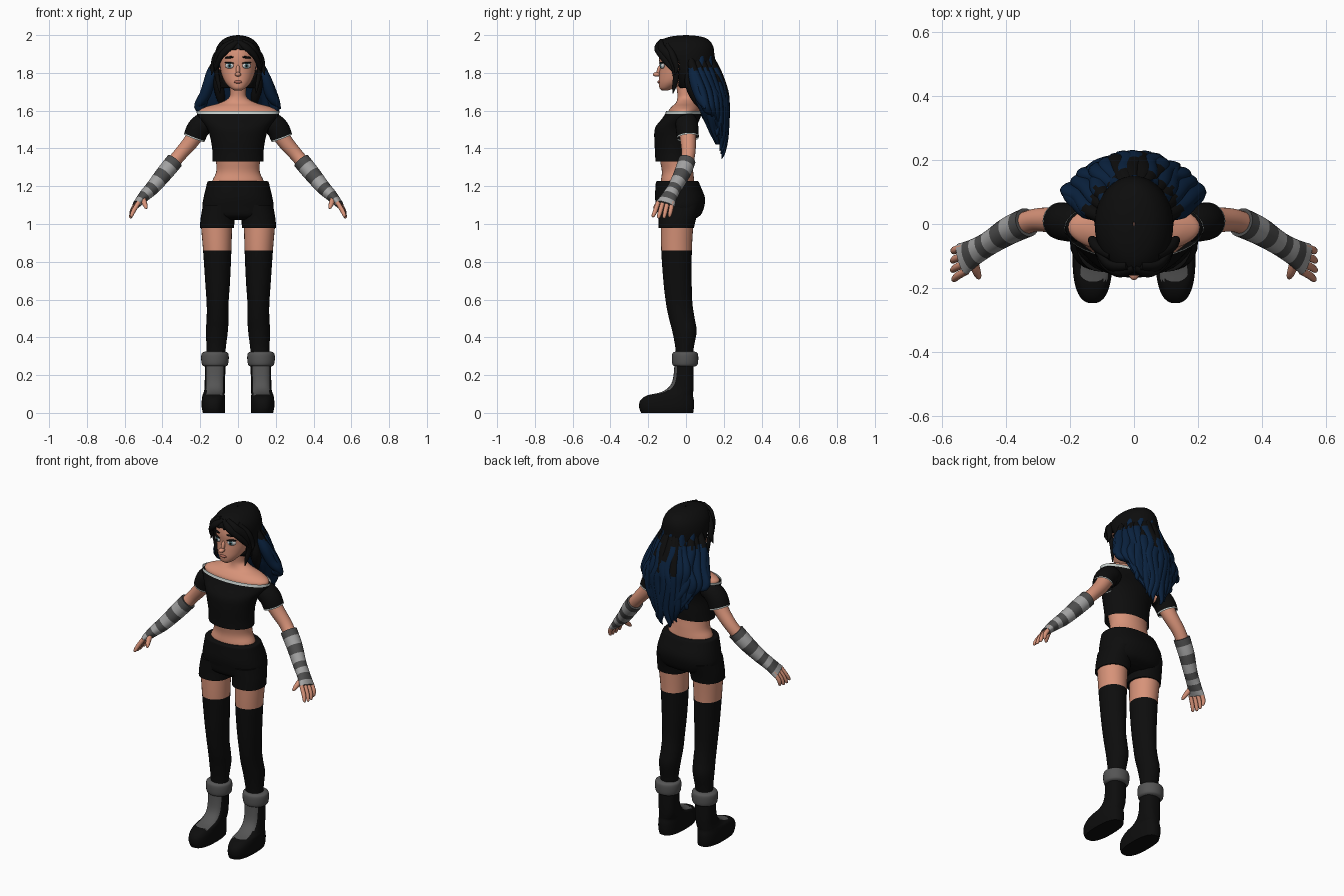
import bpy, bmesh, math, random
from mathutils import Vector, Matrix, Euler

random.seed(4)
COLORS = {
    "skin": (0.68, 0.29, 0.19), "black": (0.004, 0.004, 0.004), "hair_blue": (0.003, 0.016, 0.05),
    "light_grey": (0.36, 0.36, 0.36), "dark_grey": (0.075, 0.075, 0.075), "boot_grey": (0.09, 0.09, 0.09),
    "trim": (0.55, 0.6, 0.58), "eye_white": (0.65, 0.65, 0.65), "iris": (0.1, 0.24, 0.28), "lip": (0.42, 0.14, 0.1)}
MATS = {}
for key, col in COLORS.items():
    MATS[key] = bpy.data.materials.new(key)
    MATS[key].diffuse_color = (*col, 1)


def finish(name, bm, colors, mirror):
    mesh = bpy.data.meshes.new(name)
    bm.to_mesh(mesh)
    bm.free()
    for c in colors:
        mesh.materials.append(MATS[c])
    mesh.shade_smooth()
    mesh.set_sharp_from_angle(angle=math.radians(50))
    ob = bpy.data.objects.new(name, mesh)
    bpy.context.collection.objects.link(ob)
    if mirror:
        ob.modifiers.new("mirror", 'MIRROR').use_mirror_merge = False
    return ob


def spline(pts, sub):
    """Catmull-Rom through points of the form x, y, z, radius 1, radius 2."""
    pts = [list(p) + [p[3]] * (5 - len(p)) for p in pts]
    out = []
    for i in range(len(pts) - 1):
        a, b, c, d = pts[max(i - 1, 0)], pts[i], pts[i + 1], pts[min(i + 2, len(pts) - 1)]
        for s in range(sub):
            t = s / sub
            out.append([0.5 * (2 * q + (r - p) * t + (2 * p - 5 * q + 4 * r - w) * t * t
                               + (3 * q - p - 3 * r + w) * t ** 3) for p, q, r, w in zip(a, b, c, d)])
    return out + [pts[-1]]


def tube(name, pts, color, flat=False, ref=(0, 1, 0), n=24, sub=5, e=2, cap=True,
         mirror=False, wave=0, rule=None):
    """Loft of (super)ellipses; flat keeps rings horizontal, rule(centre, normal, t) picks a colour."""
    rows = spline(pts, sub)
    bm = bmesh.new()
    rings = []
    for i, row in enumerate(rows):
        p = Vector(row[:3])
        if flat:
            R, S = Vector((1, 0, 0)), Vector((0, 1, 0))
        else:
            T = (Vector(rows[min(i + 1, len(rows) - 1)][:3]) - Vector(rows[max(i - 1, 0)][:3])).normalized()
            R = Vector(ref)
            R = (R - T * R.dot(T)).normalized()
            S = T.cross(R)
        ring = []
        for j in range(n):
            a = 2 * math.pi * j / n
            ca, sa = math.cos(a), math.sin(a)
            k = 1 + wave * math.cos(11 * a + 2 * math.sin(p.z * 18))
            u = math.copysign(abs(ca) ** (2 / e), ca) * max(row[3], 0.001) * k
            v = math.copysign(abs(sa) ** (2 / e), sa) * max(row[4], 0.001) * k
            ring.append(bm.verts.new(p + R * u + S * v))
        rings.append(ring)
    tags = {}
    for i in range(len(rings) - 1):
        for j in range(n):
            k = (j + 1) % n
            f = bm.faces.new((rings[i][j], rings[i][k], rings[i + 1][k], rings[i + 1][j]))
            tags[f] = (i + 0.5) / (len(rings) - 1)
    if cap:
        tags[bm.faces.new(rings[0][::-1])] = 0
        tags[bm.faces.new(rings[-1])] = 1
    bmesh.ops.recalc_face_normals(bm, faces=bm.faces[:])
    colors, dead = [color], []
    if rule:
        for f, t in tags.items():
            c = rule(f.calc_center_median(), f.normal, t)
            if c is None:
                dead.append(f)
                continue
            if c not in colors:
                colors.append(c)
            f.material_index = colors.index(c)
        bmesh.ops.delete(bm, geom=dead, context='FACES')
    return finish(name, bm, colors, mirror)


def blob(name, loc, size, color, rot=(0, 0, 0), mirror=True):
    bm = bmesh.new()
    m = Matrix.LocRotScale(Vector(loc), Euler(rot), Vector(size))
    bmesh.ops.create_uvsphere(bm, u_segments=16, v_segments=10, radius=1, matrix=m)
    return finish(name, bm, [color], mirror)


# Bare torso, shoulders and neck
tube("torso", [(0, -.045, 1.19, .14, .09), (0, -.045, 1.23, .135, .088), (0, -.045, 1.28, .115, .083),
               (0, -.055, 1.36, .12, .085), (0, -.05, 1.48, .14, .09), (0, -.015, 1.57, .195, .085),
               (0, -.01, 1.60, .205, .082), (0, -.005, 1.622, .165, .07), (0, 0, 1.64, .10, .055),
               (0, 0, 1.665, .052, .046), (0, -.005, 1.70, .042, .042), (0, -.02, 1.78, .042, .042)],
     "skin", flat=True, n=36)

# Off-shoulder top with pale neckline and sleeve trim
tube("crop_top", [(0, -.062, 1.33, .135, .1), (0, -.062, 1.38, .135, .102), (0, -.064, 1.45, .145, .104),
                  (0, -.055, 1.51, .165, .108), (0, -.025, 1.56, .205, .1), (0, -.015, 1.583, .217, .096),
                  (0, -.012, 1.598, .219, .094)], "black", flat=True, n=40, cap=False,
     rule=lambda c, n, t: "trim" if c.z > 1.583 else "black")
tube("sleeve", [(.13, 0, 1.53, .045), (.17, .003, 1.535, .058), (.21, .006, 1.505, .06),
                (.232, .01, 1.455, .058)], "black", cap=False, mirror=True,
     rule=lambda c, n, t: "trim" if t > .92 else "black")

# Arms, striped arm warmers, hands
tube("arm", [(.16, .005, 1.555, .045), (.2, .006, 1.51, .046), (.25, .012, 1.435, .041),
             (.31, .012, 1.365, .036), (.36, -.005, 1.305, .036)], "skin", mirror=True)
tube("arm_warmer", [(.335, .005, 1.335, .046), (.39, -.02, 1.268, .044), (.45, -.058, 1.195, .038),
                    (.495, -.085, 1.15, .041, .031), (.538, -.11, 1.103, .052, .02)],
     "dark_grey", sub=8, mirror=True,
     rule=lambda c, n, t: "light_grey" if int(t * 8) % 2 else "dark_grey")
for k in range(4):
    o = k - 1.5
    tube(f"finger_{k + 1}", [(.53 + .003 * o, -.11 + .025 * o, 1.115, .012),
                             (.557 + .003 * o, -.122 + .027 * o, 1.07, .012),
                             (.57 - .004 * abs(o), -.13 + .029 * o, 1.035 + .006 * abs(o), .009),
                             (.573 - .004 * abs(o), -.131 + .029 * o, 1.027 + .006 * abs(o), .003)],
         "skin", n=10, sub=3, mirror=True)
tube("thumb", [(.505, -.11, 1.14, .015), (.495, -.145, 1.11, .014), (.487, -.165, 1.088, .009),
               (.486, -.17, 1.08, .003)], "skin", ref=(1, 0, 0), n=10, sub=3, mirror=True)

# Shorts: seat and legs
tube("shorts_seat", [(0, -.04, 1.02, .12, .07), (0, -.035, 1.045, .17, .11), (0, -.03, 1.09, .188, .126),
                     (0, -.032, 1.14, .182, .132), (0, -.042, 1.2, .168, .119), (0, -.046, 1.222, .162, .113),
                     (0, -.046, 1.227, .155, .107)], "black", flat=True, n=36, e=2.3)
tube("shorts_leg", [(.111, -.052, .98, .09, .094), (.108, -.046, 1.03, .09, .1),
                    (.1, -.035, 1.1, .085, .115)], "black", flat=True, e=2.2, mirror=True)

# Legs with over-knee stockings
tube("leg", [(.118, -.01, .22, .048, .046), (.116, -.008, .33, .05, .047), (.112, -.008, .43, .058, .064),
             (.108, -.022, .5, .058, .068), (.108, -.036, .58, .058, .07), (.108, -.045, .7, .066, .075),
             (.11, -.05, .86, .075, .081), (.114, -.047, 1.0, .083, .086)], "skin", flat=True, n=28, mirror=True,
     rule=lambda c, n, t: "black" if c.z < .86 else "skin")

# Boots with grey front panel and fluffy cuff
tube("boot", [(.128, -.1, 0, .058, .138), (.13, -.103, .03, .062, .145), (.13, -.1, .065, .062, .142),
              (.129, -.085, .092, .059, .122), (.126, -.05, .108, .056, .088), (.123, -.026, .135, .054, .066),
              (.122, -.014, .18, .054, .055), (.121, -.01, .27, .055, .05)], "black", flat=True,
     n=36, e=2.5, mirror=True,
     rule=lambda c, n, t: "boot_grey" if c.z > .088 and c.y < -.035 and abs(c.x - .122) < .043 and c.y > -.175
     else "black")
tube("boot_cuff", [(.122, -.005, .245, .055, .052), (.122, -.005, .255, .068, .066), (.122, -.005, .285, .073, .07),
                   (.122, -.005, .315, .07, .067), (.122, -.005, .325, .052, .05)], "boot_grey",
     flat=True, n=28, mirror=True)

# Head and face
tube("head", [(0, -.112, 1.707, .018, .015), (0, -.1, 1.72, .04, .04), (0, -.07, 1.75, .068, .074),
              (0, -.045, 1.79, .086, .097), (0, -.035, 1.83, .094, .104), (0, -.03, 1.88, .098, .112),
              (0, -.025, 1.93, .09, .105), (0, -.02, 1.97, .06, .07)], "skin", flat=True, n=36)
blob("nose_bridge", (0, -.14, 1.815), (.011, .014, .03), "skin", (-.3, 0, 0), False)
blob("nose_tip", (0, -.155, 1.792), (.016, .021, .012), "skin", (0, 0, 0), False)
blob("lips", (0, -.142, 1.752), (.022, .01, .008), "lip", (0, 0, 0), False)
blob("ear", (.098, -.01, 1.815), (.012, .022, .034), "skin", (.3, .25, 0))
blob("eye", (.046, -.126, 1.838), (.025, .009, .0155), "eye_white", (0, 0, .42))
blob("iris", (.045, -.132, 1.838), (.012, .006, .0135), "iris", (0, 0, .42))
blob("pupil", (.045, -.136, 1.838), (.006, .004, .007), "black", (0, 0, .42))
blob("lash", (.047, -.129, 1.853), (.028, .009, .0045), "black", (0, -.05, .42))
blob("eyebrow", (.046, -.131, 1.882), (.026, .007, .006), "black", (0, .1, .42))


# Hair cap with a face opening
def cap_rule(c, n, t):
    return None if c.y < -.04 and c.z < 1.925 - 4.5 * c.x ** 2 else "black"


cap = tube("hair_cap", [(0, .05, 1.72, .11, .085), (0, .035, 1.78, .118, .115), (0, .008, 1.84, .122, .143),
                        (0, -.004, 1.9, .122, .154), (0, -.008, 1.945, .108, .15), (0, -.004, 1.978, .078, .12),
                        (0, 0, 1.994, .042, .07), (0, 0, 2.0, .004, .006)],
           "black", flat=True, n=64, sub=7, cap=False, rule=cap_rule)
cap.modifiers.new("thickness", 'SOLIDIFY').thickness = .016

# Swept fringe and front locks
FRINGE = [
    [(.0, -.135, 1.965, .012), (.045, -.152, 1.935, .02, .014), (.088, -.13, 1.892, .018, .013),
     (.112, -.09, 1.84, .014, .011), (.122, -.075, 1.81, .002)],
    [(.02, -.13, 1.968, .014), (.075, -.13, 1.93, .024, .015), (.112, -.08, 1.87, .022, .014),
     (.112, -.055, 1.79, .017, .012), (.1, -.062, 1.73, .012, .009), (.095, -.07, 1.69, .002)],
    [(.07, -.1, 1.95, .014), (.115, -.07, 1.89, .018), (.132, -.05, 1.83, .013), (.14, -.06, 1.79, .002)]]
for i, pts in enumerate(FRINGE):
    tube(f"fringe_{i + 1}", pts, "black", ref=(.3, .5, .8), n=12, mirror=True)

# Long back hair: inner mass plus wavy locks
tube("back_hair", [(0, .178, 1.42, .06, .02), (0, .172, 1.48, .11, .045), (0, .155, 1.56, .155, .065),
                   (0, .125, 1.65, .175, .085), (0, .085, 1.74, .15, .095), (0, .05, 1.82, .125, .108),
                   (0, .03, 1.89, .108, .115)], "hair_blue", flat=True, n=66, wave=.06)
for i in range(15):
    u = i / 7 - 1
    b = 1 - u * u
    w = random.uniform(-.014, .014)
    tipz = 1.34 + .24 * u * u + random.uniform(0, .05) * (i % 2 + .2)
    tube(f"back_lock_{i + 1}", [
        (.095 * u, .02 + .105 * b, 1.885, .02), (.13 * u + w, .045 + .12 * b, 1.8, .03, .025),
        (.17 * u - w, .085 + .115 * b, 1.70, .034, .025), (.195 * u + w, .105 + .105 * b, 1.62, .03, .022),
        (.165 * u - w, .12 + .09 * b, .45 * 1.62 + .55 * tipz, .025, .018),
        (.15 * u + w, .13 + .07 * b, .12 * 1.62 + .88 * tipz, .013, .01),
        (.155 * u, .135 + .055 * b, tipz, .002)], "hair_blue", ref=(1, 0, 0), n=12,
        rule=lambda c, n, t, i=i: "black" if c.z > 1.82 - .07 * (i % 3) * (i in (5, 7, 8, 10)) else "hair_blue")
# Outer curls that rest behind the shoulders, and dark strands by the neck
tube("side_curl", [(.1, .03, 1.86, .02), (.145, .045, 1.77, .03), (.172, .07, 1.69, .03),
                   (.2, .09, 1.645, .024), (.226, .1, 1.61, .002)], "hair_blue", ref=(1, 0, 0), n=12, mirror=True)
tube("neck_strand", [(.095, .015, 1.82, .025), (.1, .025, 1.74, .03), (.09, .05, 1.67, .025),
                     (.085, .075, 1.61, .004)], "black", ref=(1, 0, 0), n=12, mirror=True)
